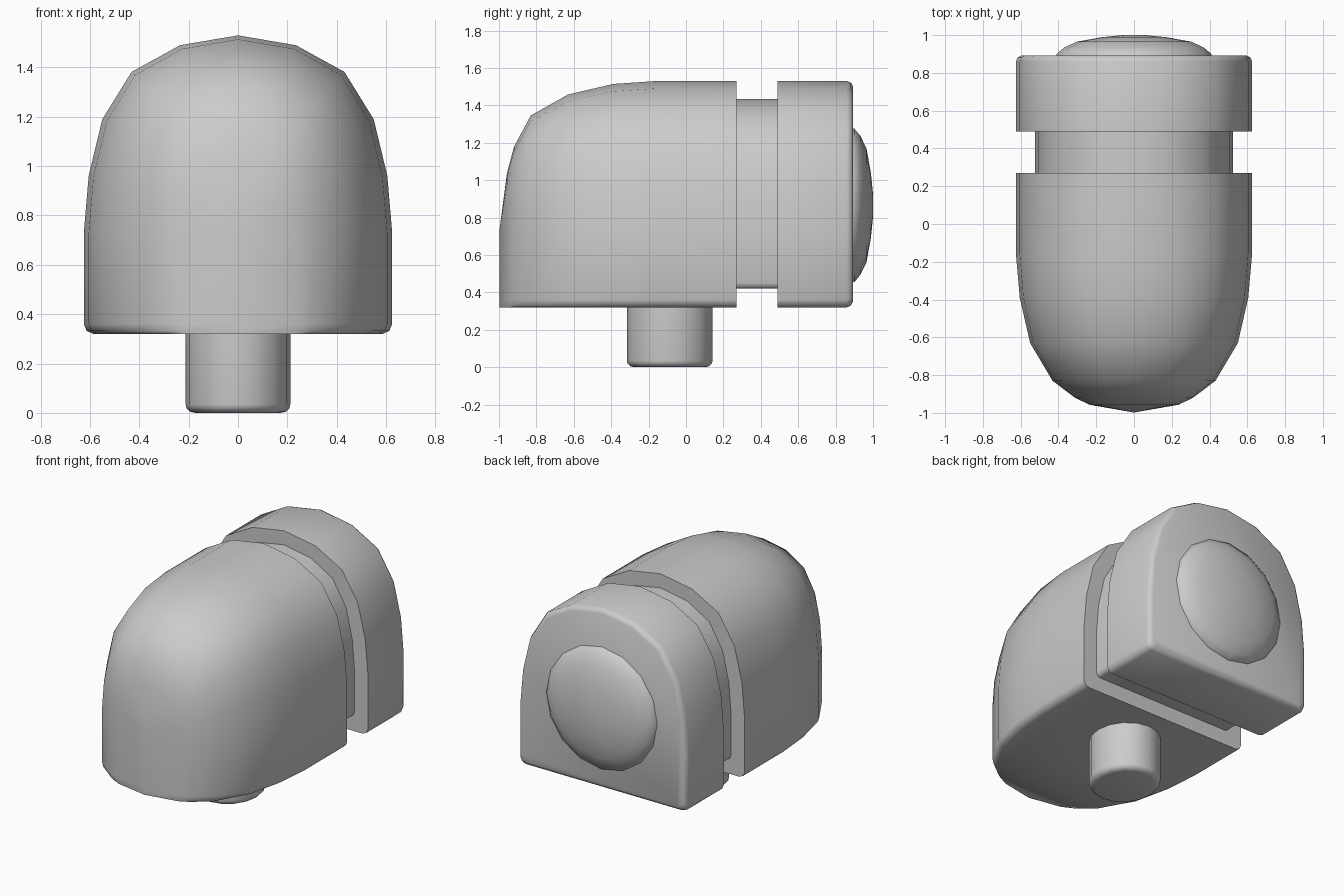
import bpy, bmesh, math

if "Cube" in bpy.data.objects:
    bpy.data.objects.remove(bpy.data.objects["Cube"])

# Half outline of the arch: x and height above the spring line, as fractions
ARCH = [(1, 0), (.968, .29), (.88, .575), (.69, .815), (.376, .95), (0, 1)]
SPRING = 0.73


def section(half_w, rise, bottom, c=0.04):
    """Closed arch outline in x/z with small rounded lower corners."""
    c_x = c * half_w / 0.625
    right = [(half_w - c_x, bottom), (half_w - c_x * .3, bottom + c * .3), (half_w, bottom + c)]
    right += [(half_w * x, SPRING + rise * z) for x, z in ARCH]
    return right + [(-x, z) for x, z in right[-2::-1]]


def loft(name, rings, loc=(0, 0, 0)):
    """Skin a list of equal-length 3D rings and cap both ends."""
    bm = bmesh.new()
    vs = [[bm.verts.new(p) for p in r] for r in rings]
    n = len(rings[0])
    for a, b in zip(vs, vs[1:]):
        for i in range(n):
            j = (i + 1) % n
            bm.faces.new((a[i], a[j], b[j], b[i]))
    bm.faces.new(vs[0])
    bm.faces.new(vs[-1])
    bmesh.ops.remove_doubles(bm, verts=bm.verts, dist=1e-4)
    bmesh.ops.dissolve_degenerate(bm, dist=1e-5, edges=bm.edges)
    bmesh.ops.recalc_face_normals(bm, faces=bm.faces)
    me = bpy.data.meshes.new(name)
    bm.to_mesh(me)
    bm.free()
    ob = bpy.data.objects.new(name, me)
    ob.location = loc
    bpy.context.collection.objects.link(ob)
    bpy.ops.object.select_all(action='DESELECT')
    ob.select_set(True)
    bpy.context.view_layer.objects.active = ob
    bpy.ops.object.shade_smooth_by_angle(angle=math.radians(50))
    return ob


def arch_ring(y, w, rise, bottom, c=0.04):
    return [(x, y, z) for x, z in section(w, rise, bottom, c)]


# Rounded front housing: y, width fraction, rise fraction
stations = [(-.957, .376, .385), (-.92, .50, .56), (-.83, .69, .77),
            (-.63, .88, .91), (-.39, .968, .98), (-.16, 1, 1), (.27, 1, 1)]
tip = [(0, -.998, min(z, SPRING)) for x, z in section(.625, .8, .32)]
loft("front_housing", [tip] + [arch_ring(y, .625 * w, .8 * h, .32) for y, w, h in stations])

# Recessed neck between the two blocks
loft("neck", [arch_ring(y, .525, .705, .42, .03) for y in (.26, .50)])

# Rear block with softened back edge: y, inset
loft("rear_block", [arch_ring(y, .625 - d, .8 - d, .32 + d)
                    for y, d in [(.49, 0), (.86, 0), (.882, .009), (.893, .03)]])


def disc(r_x, r_y, n=16):
    return [(r_x * math.cos(2 * math.pi * i / n), r_y * math.sin(2 * math.pi * i / n)) for i in range(n)]


# Domed button on the back: y, radius
dome = [(.88, .413), (.90, .41), (.932, .372), (.965, .305), (.989, .17), (1.0, .06)]
loft("rear_button", [[(x, y, z) for x, z in disc(r, r)] for y, r in dome], (0, 0, .865))

# Mounting peg underneath: z, inset
peg = [(0, .04), (.005, .018), (.02, .003), (.035, 0), (.34, 0)]
loft("peg", [[(x, y, z) for x, y in disc(.212 - d, .229 - d)] for z, d in peg], (0, -.087, 0))
